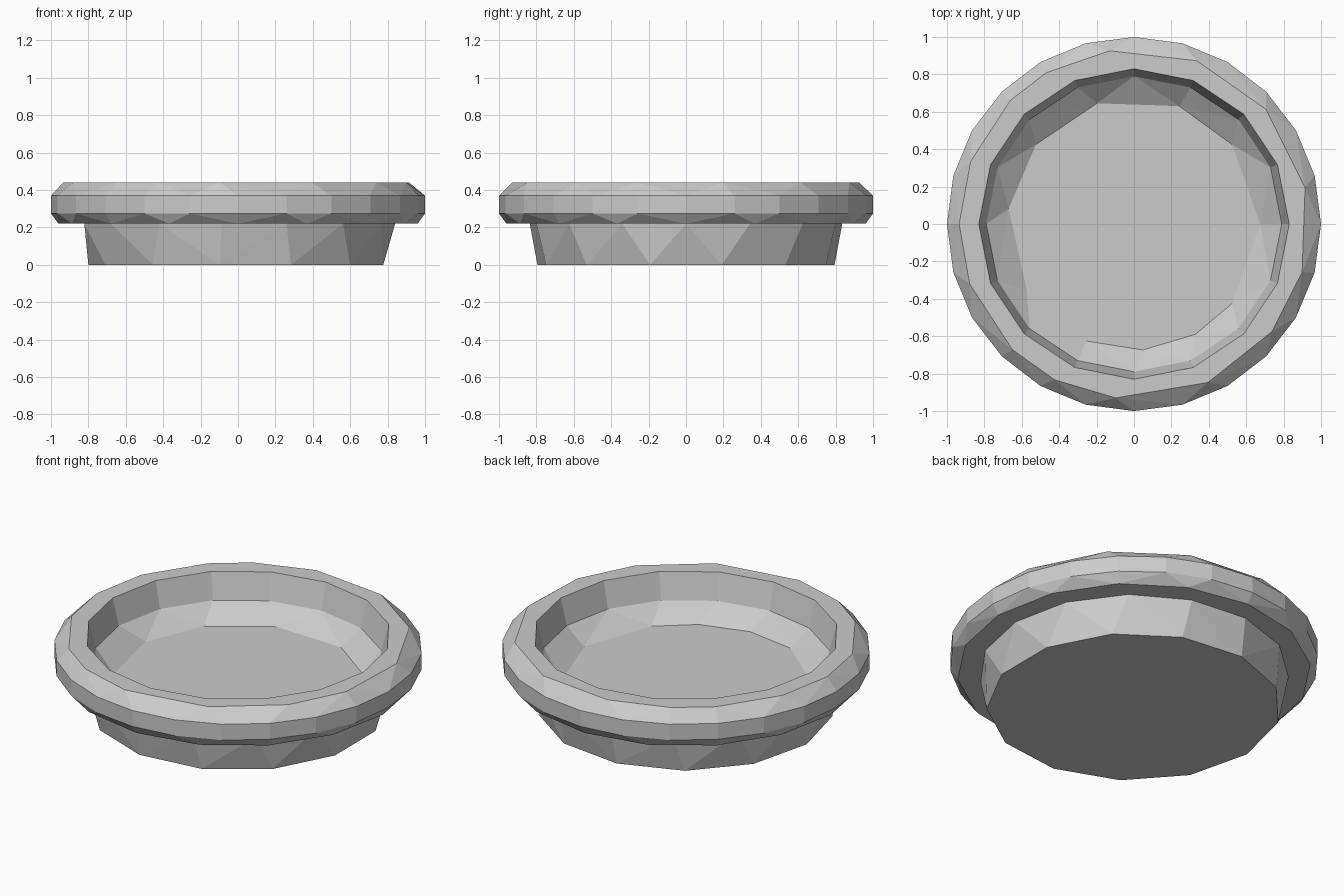
import bpy, bmesh
from math import radians, cos, sin

if "Cube" in bpy.data.objects:
    bpy.data.objects.remove(bpy.data.objects["Cube"])


def even(n, phase=0):
    return [phase + 360 * i / n for i in range(n)]


# Dish cross-section: radius, height, corner angles (degrees) of each ring
RINGS = [
    (0.80, 0.00, even(13, 180)),          # foot
    (0.84, 0.22, even(15, 0)),            # neck under the rim
    (0.96, 0.22, even(16, 0)),            # rim underside
    (1.00, 0.275, even(24)),              # rim side, lower edge
    (1.00, 0.37, even(24)),               # rim side, upper edge
    (0.935, 0.44, [12, 41, 69, 98, 120, 135, 159, 180, 200,
                   226, 243, 264, 295, 322, 344]),   # rim top, outer
    (0.83, 0.44, even(16, 22.5)),         # rim top, inner
    (0.79, 0.285, even(16, 0)),           # inner wall
    (0.675, 0.19, [0, 39, 69, 107, 141, 173, 212, 248, 274, 299, 321]),  # floor
]

bm = bmesh.new()


def add_ring(r, z, angles):
    angles = sorted(a % 360 for a in angles)
    return [(a, bm.verts.new((r * cos(radians(a)), r * sin(radians(a)), z)))
            for a in angles]


def zip_rings(lo, hi):
    """Join two rings of differing corner counts with a strip of triangles."""
    a = lo + [(lo[0][0] + 360, lo[0][1])]
    b = hi + [(hi[0][0] + 360, hi[0][1])]
    i = j = 0
    while i < len(lo) or j < len(hi):
        step_a = j == len(hi) or (
            i < len(lo) and a[i][0] + a[i + 1][0] <= b[j][0] + b[j + 1][0])
        if step_a:
            bm.faces.new((a[i][1], a[i + 1][1], b[j][1]))
            i += 1
        else:
            bm.faces.new((a[i][1], b[j + 1][1], b[j][1]))
            j += 1


rings = [add_ring(*r) for r in RINGS]
for lo, hi in zip(rings, rings[1:]):
    zip_rings(lo, hi)

# Underside and inner floor
bm.faces.new([v for _, v in reversed(rings[0])])
bm.faces.new([v for _, v in rings[-1]])
bmesh.ops.recalc_face_normals(bm, faces=bm.faces)

mesh = bpy.data.meshes.new("dish")
bm.to_mesh(mesh)
bm.free()
dish = bpy.data.objects.new("dish", mesh)
bpy.context.collection.objects.link(dish)
